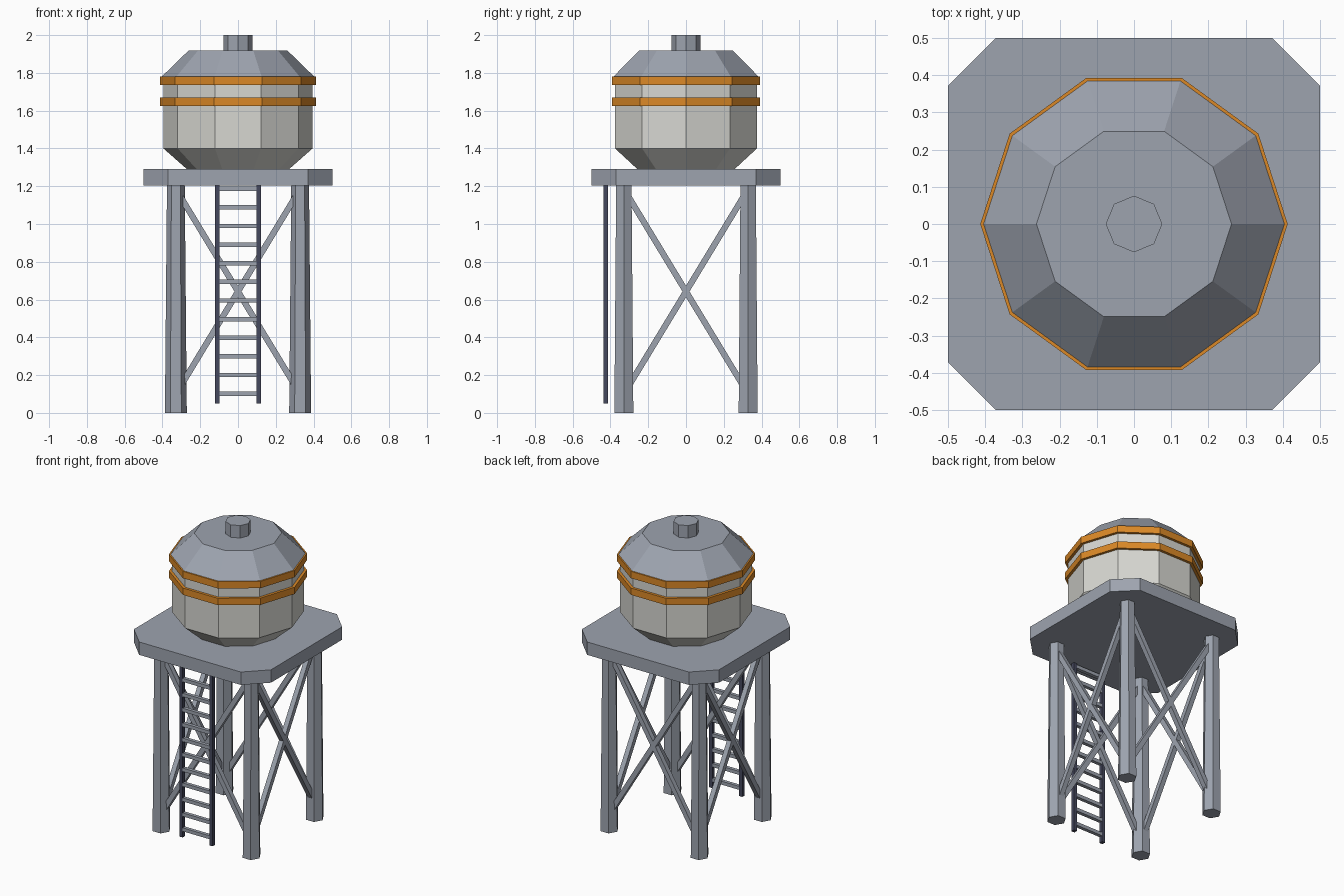
import bpy, bmesh, math
from mathutils import Vector

if "Cube" in bpy.data.objects:
    bpy.data.objects.remove(bpy.data.objects["Cube"])


def material(name, rgb):
    m = bpy.data.materials.new(name)
    m.diffuse_color = (*rgb, 1)
    m.use_nodes = True
    m.node_tree.nodes["Principled BSDF"].inputs["Base Color"].default_value = m.diffuse_color
    return m


STEEL = material("steel grey", (0.34, 0.37, 0.43))
CREAM = material("tank off-white", (0.68, 0.68, 0.64))
ORANGE = material("band orange", (0.71, 0.25, 0.02))
DARK = material("dark rail", (0.06, 0.065, 0.11))


def make_object(name, bm, mat):
    bmesh.ops.recalc_face_normals(bm, faces=bm.faces)
    mesh = bpy.data.meshes.new(name)
    bm.to_mesh(mesh)
    bm.free()
    mesh.materials.append(mat)
    obj = bpy.data.objects.new(name, mesh)
    bpy.context.collection.objects.link(obj)
    return obj


def loft(name, rings, mat):
    """Closed solid through rings of points."""
    bm = bmesh.new()
    loops = [[bm.verts.new(p) for p in ring] for ring in rings]
    n = len(loops[0])
    for a, b in zip(loops, loops[1:]):
        for i in range(n):
            j = (i + 1) % n
            bm.faces.new((a[i], a[j], b[j], b[i]))
    bm.faces.new(loops[0][::-1])
    bm.faces.new(loops[-1])
    return make_object(name, bm, mat)


def prism(name, sides, profile, mat, x=0, y=0):
    """Regular polygon solid from (radius, height) pairs."""
    angles = [2 * math.pi * i / sides for i in range(sides)]
    rings = [[(x + r * math.cos(a), y + r * math.sin(a), z) for a in angles]
             for r, z in profile]
    return loft(name, rings, mat)


def bar(name, start, end, width, mat, side=Vector((0, 1, 0))):
    """Square bar between two points."""
    start, end = Vector(start), Vector(end)
    u = side.normalized() * width / 2
    v = (end - start).normalized().cross(side).normalized() * width / 2
    rings = [[p + u + v, p - u + v, p - u - v, p + u - v] for p in (start, end)]
    return loft(name, rings, mat)


# Tank, bands, roof and vent
prism("tank", 10, [(0.27, 1.29), (0.395, 1.40), (0.395, 1.775)], CREAM)
for name, z in (("lower_band", 1.625), ("upper_band", 1.735)):
    prism(name, 10, [(0.413, z), (0.413, z + 0.045)], ORANGE)
prism("roof", 10, [(0.406, 1.778), (0.262, 1.918)], STEEL)
prism("roof_vent", 8, [(0.076, 1.91), (0.076, 2.0)], STEEL)

# Platform with clipped corners
h, c = 0.5, 0.371
outline = [(h, -c), (h, c), (c, h), (-c, h), (-h, c), (-h, -c), (-c, -h), (c, -h)]
loft("platform", [[(x, y, z) for x, y in outline] for z in (1.205, 1.29)], STEEL)

# Tapered six-sided legs
L = 0.329
for sx in (-1, 1):
    for sy in (-1, 1):
        prism("leg", 6, [(0.058, 0), (0.047, 1.21)], STEEL, sx * L, sy * L)

# Crossed braces on all four sides
for s in (-1, 1):
    for d in (-1, 1):
        bar("brace_x", (-d * L, s * L, 0.10), (d * L, s * L, 1.185), 0.032, STEEL)
        bar("brace_y", (s * L, -d * L, 0.10), (s * L, d * L, 1.185), 0.032, STEEL,
            Vector((1, 0, 0)))

# Ladder at the front
for s in (-1, 1):
    bar("ladder_rail", (s * 0.109, -0.426, 0.05), (s * 0.109, -0.426, 1.207), 0.024, DARK)
for i in range(12):
    z = 0.102 + i * 0.0986
    bar("ladder_rung", (-0.105, -0.426, z), (0.105, -0.426, z), 0.023, STEEL)
